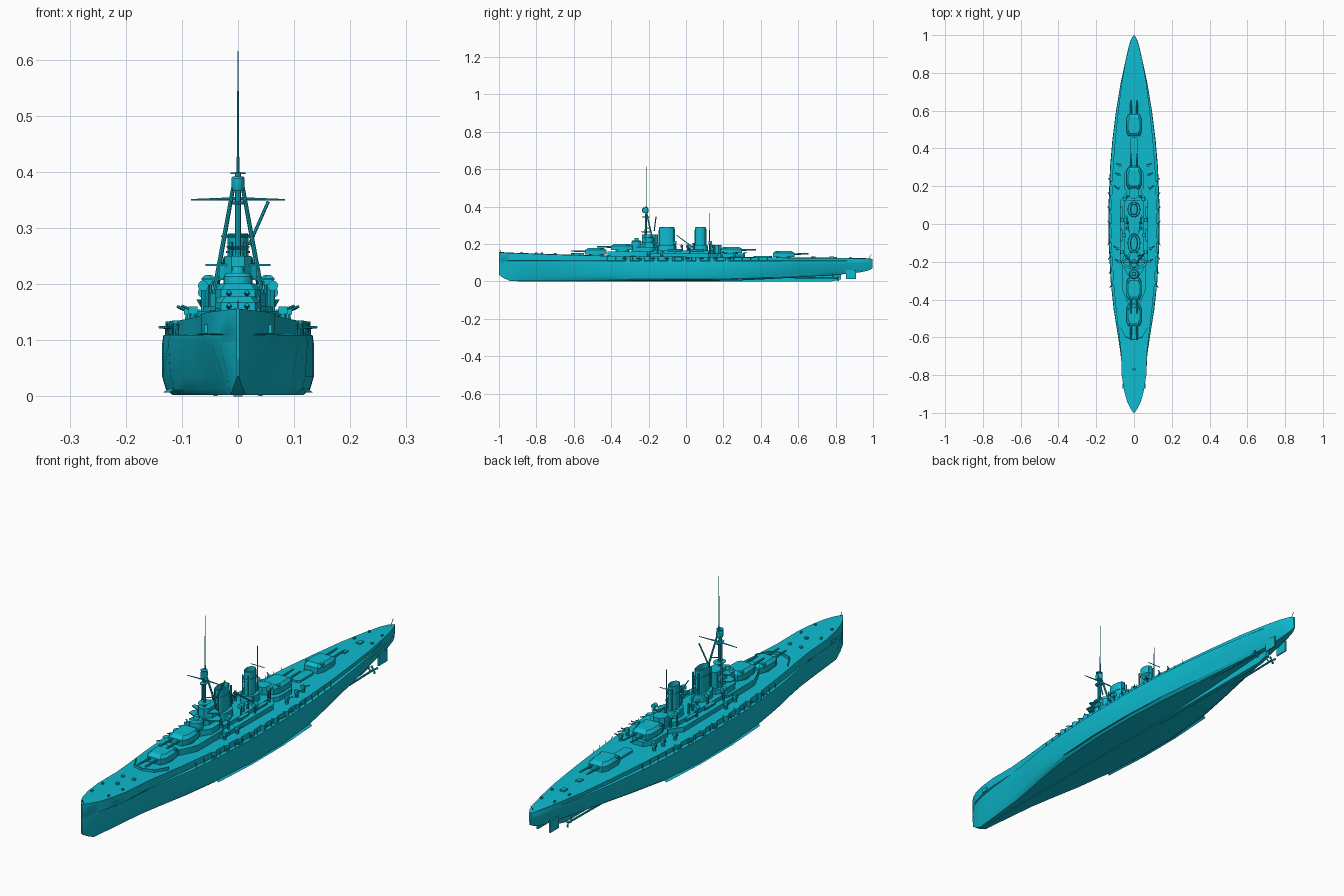
import bpy, bmesh, math
from mathutils import Vector

paint = bpy.data.materials.new("teal_paint")
paint.diffuse_color = (0.004, 0.5, 0.63, 1)


def mesh_obj(name, bm):
    bmesh.ops.recalc_face_normals(bm, faces=bm.faces)
    me = bpy.data.meshes.new(name)
    bm.to_mesh(me)
    bm.free()
    ob = bpy.data.objects.new(name, me)
    me.materials.append(paint)
    bpy.context.collection.objects.link(ob)
    return ob


def loft(name, loops):
    bm = bmesh.new()
    rings = [[bm.verts.new(p) for p in lp] for lp in loops]
    n = len(rings[0])
    for a, b in zip(rings, rings[1:]):
        for i in range(n):
            j = (i + 1) % n
            bm.faces.new((a[i], a[j], b[j], b[i]))
    bm.faces.new(rings[0])
    bm.faces.new(rings[-1])
    return mesh_obj(name, bm)


def box(name, x, y, z):
    """Box given as (min, max) ranges."""
    return loft(name, [[(x[0], y[0], h), (x[1], y[0], h), (x[1], y[1], h), (x[0], y[1], h)] for h in z])


def rod(name, a, b, r, r2=None, seg=8):
    a, b = Vector(a), Vector(b)
    q = (b - a).to_track_quat('Z', 'Y')
    ring = lambda c, rr: [c + q @ Vector((rr * math.cos(t * math.tau / seg), rr * math.sin(t * math.tau / seg), 0))
                          for t in range(seg)]
    return loft(name, [ring(a, r), ring(b, r if r2 is None else r2)])


def oval(name, y, rx, ry, levels, x=0, seg=20):
    """Vertical elliptical body; levels = (z, scale)."""
    return loft(name, [[(x + rx * s * math.cos(t * math.tau / seg), y + ry * s * math.sin(t * math.tau / seg), z)
                        for t in range(seg)] for z, s in levels])


def deckhouse(name, w, y0, y1, z0, z1, c=0.03):
    """Box with chamfered ends."""
    k = w * 0.5
    pl = [(-k, y0), (k, y0), (w, y0 + c), (w, y1 - c), (k, y1), (-k, y1), (-w, y1 - c), (-w, y0 + c)]
    return loft(name, [[(x, y, z) for x, y in pl] for z in (z0, z1)])


# Hull stations: y, half width, keel z, bottom fullness, deck half width, deck z
ST = [(-1.0, .003, .035, .5, .003, .155), (-.975, .018, .018, .4, .02, .154), (-.94, .033, .002, .4, .037, .152),
      (-.88, .048, .002, .4, .053, .15), (-.8, .06, .002, .45, .065, .147), (-.68, .072, .002, .55, .069, .143),
      (-.58, .087, .002, .65, .08, .14), (-.45, .108, .002, .75, .096, .137), (-.3, .124, .002, .82, .11, .134),
      (-.1, .134, .002, .86, .12, .132), (.1, .135, .002, .86, .12, .13), (.3, .127, .006, .8, .112, .128),
      (.45, .114, .013, .7, .1, .127), (.6, .095, .022, .6, .084, .126), (.75, .07, .031, .5, .065, .125),
      (.86, .046, .04, .45, .045, .124), (.94, .028, .05, .45, .027, .123), (.98, .015, .06, .5, .014, .121),
      (.997, .004, .07, .6, .004, .118)]


def at(y, col):
    for a, b in zip(ST, ST[1:]):
        if a[0] <= y <= b[0]:
            return a[col] + (b[col] - a[col]) * (y - a[0]) / (b[0] - a[0])


def section(y, w, k, b, d, dz):
    s = min(1, b + .15)
    zs = k + (.095 - k) * .35
    half = [(b * w, k), ((b * .35 + s * .65) * w, k + (zs - k) * .3), (s * w, zs), (w, .095), (w * .985, .109),
            (d, .111), (d, dz)]
    pts = half + [(0, dz + .002)] + [(-x, z) for x, z in reversed(half)]
    return [(x, y, z) for x, z in pts]


loft("hull", [section(*r) for r in ST])

# Keel, bilge keels, rudders, shafts and propellers
loft("keel_skeg", [[(-.008, y, z0), (.008, y, z0), (.008, y, z1), (-.008, y, z1)]
                   for y, z0, z1 in ((-.9, 0, .01), (.3, 0, .015), (.78, 0, .036), (.83, .012, .04))])
for s in (-1, 1):
    loft("bilge_keel", [[(s * (.11 + t), y, .02 - t), (s * (.133 + t), y, .007), (s * (.11 + t), y, .014 - t)]
                        for y, t in ((-.3, -.012), (-.1, 0), (.1, 0), (.3, -.012))])
    box("rudder", (s * .028 - .003, s * .028 + .003), (.855, .91), (.012, .06))
    rod("shaft", (s * .05, .5, .022), (s * .04, .81, .018), .004)
    rod("shaft_strut", (s * .041, .79, .018), (s * .03, .78, .045), .003)
    for k in range(3):
        a = k * math.tau / 3 + .5
        rod("propeller_blade", (s * .04, .81, .018),
            (s * .04 + .016 * math.cos(a), .815, .018 + .016 * math.sin(a)), .002, .005, 6)


def turret(name, y, z, base, f):
    """Twin gun turret; f is -1 facing the bow, 1 facing the stern."""
    plan = [(-.03, .06), (.03, .06), (.041, .035), (.041, -.03), (.03, -.055), (-.03, -.055), (-.041, -.03), (-.041, .035)]
    loft(name, [[(x * sc, y + f * v * sv, h) for x, v in plan]
                for h, sc, sv in ((z, 1, 1), (z + .022, 1, 1), (z + .033, .75, .72))])
    oval(name + "_barbette", y, .038, .038, ((base, 1), (z + .001, 1)))
    for s in (-1, 1):
        rod(name + "_barrel", (s * .016, y + f * .04, z + .015), (s * .016, y + f * .135, z + .018), .0055, .0035, 10)
        box(name + "_sight", (s * .033 - .005, s * .033 + .005), (y - f * .03 - .007, y - f * .03 + .007),
            (z + .02, z + .032))


turret("turret_a", -.48, .145, .12, -1)
turret("turret_b", -.34, .168, .12, -1)
turret("turret_c", .24, .152, .12, 1)
turret("turret_d", .52, .13, .11, 1)

# Superstructure decks
deckhouse("forward_house", .062, -.42, -.12, .125, .16, .07)
deckhouse("midship_house", .075, -.24, .17, .125, .15, .05)
deckhouse("funnel_deck", .05, -.2, .15, .15, .165)
deckhouse("aft_house", .05, .15, .31, .125, .148, .04)
deckhouse("aft_skylight", .02, .36, .46, .12, .137, .01)
deckhouse("bridge_base", .05, -.28, -.15, .16, .183, .04)
deckhouse("aft_control", .026, .135, .19, .15, .195, .015)

# Breakwater on the foredeck
for s in (-1, 1):
    p = [(0, -.615), (s * .045, -.6), (s * .072, -.55)]
    for a, b in zip(p, p[1:]):
        loft("breakwater", [[(q[0], q[1] + o, h) for q, o in ((a, 0), (b, 0), (b, .005), (a, .005))]
                            for h in (.135, .152)])

# Conning tower and bridge
oval("conning_tower", -.265, .026, .026, ((.16, 1), (.213, 1), (.22, .8)))
oval("rangefinder_hood", -.265, .012, .012, ((.218, 1), (.232, .8)))
deckhouse("bridge_tower", .024, -.235, -.15, .18, .25, .015)
deckhouse("lower_bridge_wing", .065, -.235, -.18, .207, .211, .015)
deckhouse("upper_bridge_wing", .058, -.225, -.185, .232, .236, .015)
deckhouse("bridge_cabin", .034, -.225, -.165, .211, .232, .012)

# Funnels with caps and steam pipes
for name, y, ry in (("fore_funnel", -.103, .041), ("aft_funnel", .077, .029)):
    oval(name + "_casing", y, .034, ry + .012, ((.16, 1), (.195, .95)))
    oval(name, y, .019, ry, ((.19, 1), (.288, 1), (.29, .93), (.27, .9)))
    oval(name + "_band", y, .021, ry + .002, ((.255, 1), (.259, 1)))
    for s in (-1, 1):
        rod("steam_pipe", (s * .012, y + ry, .17), (s * .012, y + ry, .28), .0035)
        rod("steam_pipe_front", (s * .012, y - ry, .17), (s * .012, y - ry, .275), .003)

# Tripod foremast with spotting top and yard
rod("foremast", (0, -.215, .18), (0, -.215, .4), .006, .005)
rod("foremast_pole", (0, -.21, .39), (0, -.21, .615), .0025, .0008)
for s in (-1, 1):
    rod("tripod_leg", (s * .046, -.165, .165), (s * .008, -.213, .375), .0045, .0035)
    rod("yard", (0, -.205, .352), (s * .084, -.205, .35), .003, .0015)
    rod("leg_brace", (0, -.215, .285), (s * .025, -.19, .285), .002)
oval("spotting_top", -.217, .012, .017, ((.366, .8), (.374, 1), (.388, 1), (.392, .8)))
oval("spotting_roof", -.217, .013, .014, ((.396, 1), (.399, 1)))
oval("lookout_platform", -.215, .014, .022, ((.342, .8), (.347, 1)))
oval("searchlight_platform", -.215, .022, .028, ((.262, .7), (.267, 1)))
rod("signal_gaff", (.02, -.17, .27), (.054, -.16, .347), .003)

# Aft pole mast and boat derricks
rod("aft_mast", (0, .125, .16), (0, .125, .365), .003, .0012)
rod("aft_yard", (-.03, .125, .285), (.03, .125, .285), .0015)
for s in (-1, 1):
    rod("derrick_post", (s * .04, .04, .15), (s * .04, .04, .205), .005)
    rod("derrick_boom", (s * .04, .04, .18), (s * .024, -.05, .247), .003, .002)

for s in (-1, 1):
    # Casemate guns along the side
    for i in range(8):
        y = -.31 + i * .075
        d = at(y, 4)
        oval("casemate", y, .011, .014, ((.11, 1), (at(y, 5) + .001, 1)), s * (d - .002), 12)
        rod("casemate_gun", (s * d, y, .122), (s * (d + .02), y - .028 * (1 if i < 4 else -1), .123), .003, .002)
    # Searchlights on posts
    for y, x, z in ((-.15, .062, .19), (-.06, .055, .2), (.13, .05, .2), (.02, .062, .178)):
        rod("searchlight_post", (s * x, y, .15), (s * x, y, z), .004)
        rod("searchlight", (s * x, y - .009, z + .007), (s * x, y + .009, z + .007), .0095, seg=12)
    # Deck guns on pedestals
    for y, x, z in ((.31, .075, .128), (.26, .08, .129), (.19, .085, .13), (-.13, .088, .132), (-.2, .08, .133)):
        oval("gun_pedestal", y, .008, .008, ((z - .005, 1), (z + .016, .6)), s * x, 10)
        box("gun_shield", (s * x - .008, s * x + .008), (y - .006, y + .006), (z + .014, z + .027))
        rod("deck_gun", (s * x, y, z + .02), (s * (x + .02), y + .012, z + .028), .0025)
    # Ventilators
    for y in (-.02, .01, .15):
        rod("ventilator", (s * .036, y, .15), (s * .036, y, .188), .005)
        rod("ventilator_cowl", (s * .036, y + .004, .188), (s * .036, y - .009, .19), .006, .008)
    # Ship's boats
    for y in (-.06, .06):
        loft("boat", [[(s * .066 - w, v + y, .172), (s * .066, v + y, .158), (s * .066 + w, v + y, .172)]
                      for v, w in ((-.035, .001), (-.02, .008), (.02, .008), (.035, .003))])
    # Deck-edge stanchions
    for i in range(20):
        y = -.42 + i * .045
        rod("stanchion", (s * at(y, 1) * .96, y, .105), (s * at(y, 1) * .95, y, .13), .0012, seg=4)
    # Foredeck capstans, bollards and anchors
    oval("capstan", -.7, .008, .008, ((.14, 1), (.151, .8)), s * .025, 10)
    for y in (-.88, -.8, .8, .88):
        oval("bollard", y, .004, .006, ((.12, 1), (at(y, 5) + .007, 1)), s * at(y, 4) * .7, 8)
    box("anchor", (s * .055 - .006, s * .055 + .006), (-.87, -.845), (.112, .128))
oval("centre_capstan", -.77, .008, .008, ((.14, 1), (.155, .8)), 0, 10)
for y in (.68, .78):
    box("stern_hatch", (-.009, .009), (y - .012, y + .012), (.12, .132))

# Flag staffs
rod("jack_staff", (0, -.985, .15), (0, -.995, .17), .0012)
rod("ensign_staff", (0, .975, .12), (0, .992, .145), .0012)

bpy.ops.object.select_all(action='SELECT')
bpy.context.view_layer.objects.active = bpy.data.objects["hull"]
bpy.ops.object.shade_smooth_by_angle(angle=math.radians(32))
